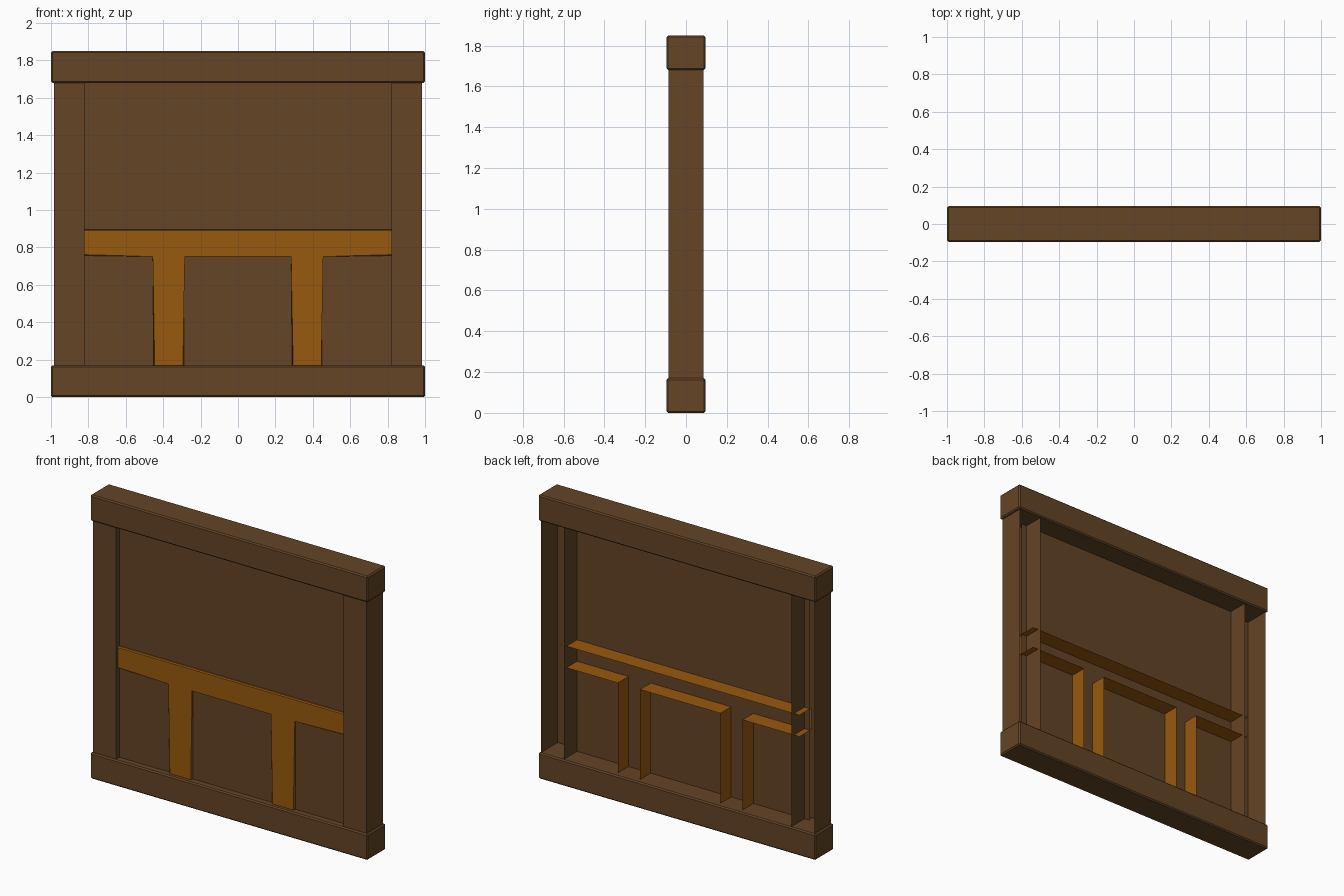
import bpy, bmesh

if "Cube" in bpy.data.objects:
    bpy.data.objects.remove(bpy.data.objects["Cube"])


def material(name, rgb):
    m = bpy.data.materials.new(name)
    m.diffuse_color = (*rgb, 1)
    m.use_nodes = True
    m.node_tree.nodes["Principled BSDF"].inputs["Base Color"].default_value = m.diffuse_color
    return m


DARK = material("dark_timber", (0.125, 0.058, 0.019))
ORANGE = material("orange_timber", (0.31, 0.1, 0.004))


def finish(name, bm, mat):
    me = bpy.data.meshes.new(name)
    bm.to_mesh(me)
    bm.free()
    me.materials.append(mat)
    ob = bpy.data.objects.new(name, me)
    bpy.context.collection.objects.link(ob)
    return ob


def beam(name, z0, z1):
    # closed beam with a small chamfer
    bm = bmesh.new()
    bmesh.ops.create_cube(bm, size=1)
    for v in bm.verts:
        v.co.x *= 2.0
        v.co.y *= 0.19
        v.co.z = z0 + (v.co.z + 0.5) * (z1 - z0)
    bmesh.ops.bevel(bm, geom=bm.edges[:], offset=0.008, segments=1,
                    affect='EDGES', profile=0.5)
    return finish(name, bm, DARK)


def open_back(name, pts, open_edges, y0, y1, chamfer, mat):
    # front face with side walls running back; no back face, chosen edges open
    bm = bmesh.new()
    front = [bm.verts.new((x, y0, z)) for x, z in pts]
    back = [bm.verts.new((x, y1, z)) for x, z in pts]
    bm.faces.new(front)
    n = len(pts)
    for i in range(n):
        if i not in open_edges:
            j = (i + 1) % n
            bm.faces.new((front[j], front[i], back[i], back[j]))
    for v in [v for v in bm.verts if not v.link_faces]:
        bm.verts.remove(v)
    if chamfer:
        rim = [e for e in bm.edges if len(e.link_faces) == 2
               and all(abs(v.co.y - y0) < 1e-5 for v in e.verts)]
        bmesh.ops.bevel(bm, geom=rim, offset=chamfer, segments=1,
                        affect='EDGES', profile=0.5)
    return finish(name, bm, mat)


# top and bottom beams
beam("bottom_beam", 0.0, 0.17)
beam("top_beam", 1.68, 1.85)

# hollow corner posts, open at the back
for side, a, b in (("left", -0.985, -0.82), ("right", 0.82, 0.985)):
    open_back(side + "_post", [(a, 0.1), (b, 0.1), (b, 1.75), (a, 1.75)],
              {0, 2}, -0.085, 0.085, 0, DARK)

# thin wall panel
open_back("wall_panel", [(-0.86, 0.1), (0.86, 0.1), (0.86, 1.75), (-0.86, 1.75)],
          {0, 1, 2, 3}, -0.05, 0, 0, DARK)

# rail with two studs as one outline, open at rail ends and stud feet
E, LO, HI, FOOT = 0.86, 0.757, 0.897, 0.1
outline = [(-E, LO), (-0.45, LO), (-0.45, FOOT), (-0.29, FOOT), (-0.29, LO),
           (0.29, LO), (0.29, FOOT), (0.45, FOOT), (0.45, LO), (E, LO),
           (E, HI), (-E, HI)]
open_back("rail_and_studs", outline, {2, 6, 9, 11}, -0.066, 0.06, 0.006, ORANGE)
